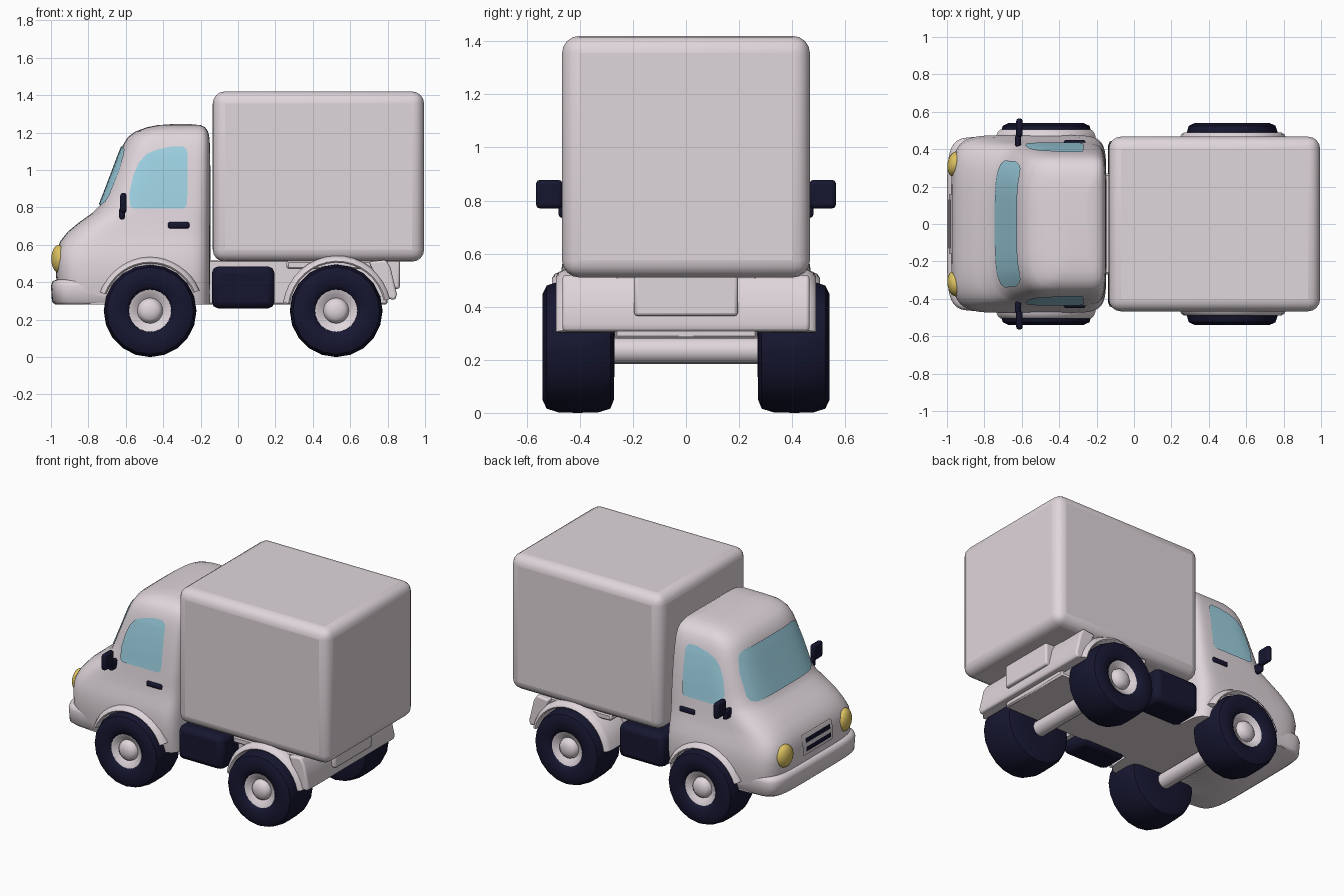
import bpy, bmesh, math
from mathutils import Vector

if "Cube" in bpy.data.objects:
    bpy.data.objects.remove(bpy.data.objects["Cube"])


def mat(name, r, g, b):
    m = bpy.data.materials.new(name)
    m.diffuse_color = (r, g, b, 1)
    m.use_nodes = True
    m.node_tree.nodes["Principled BSDF"].inputs["Base Color"].default_value = m.diffuse_color
    return m


WHITE = mat("warm_white", 0.74, 0.67, 0.71)
DARK = mat("dark_navy", 0.008, 0.008, 0.03)
GLASS = mat("blue_glass", 0.34, 0.64, 0.76)
YELLOW = mat("lamp_yellow", 0.72, 0.54, 0.12)


def finish(name, bm, m, bevel=0, seg=3, angle=40, recalc=True):
    if recalc:
        bmesh.ops.recalc_face_normals(bm, faces=bm.faces)
    me = bpy.data.meshes.new(name)
    bm.to_mesh(me)
    bm.free()
    ob = bpy.data.objects.new(name, me)
    bpy.context.collection.objects.link(ob)
    me.materials.append(m)
    if bevel:
        b = ob.modifiers.new("Bevel", 'BEVEL')
        b.width, b.segments = bevel, seg
        b.limit_method, b.angle_limit = 'ANGLE', math.radians(35)
    bpy.ops.object.select_all(action='DESELECT')
    bpy.context.view_layer.objects.active = ob
    ob.select_set(True)
    bpy.ops.object.shade_smooth_by_angle(angle=math.radians(angle))
    return ob


def box(name, lo, hi, m, bevel=0.02, seg=3):
    bm = bmesh.new()
    bmesh.ops.create_cube(bm, size=1)
    for v in bm.verts:
        v.co = [(a + b) / 2 + c * (b - a) for a, b, c in zip(lo, hi, v.co)]
    return finish(name, bm, m, bevel, seg)


def loft(name, rings, m, closed=False, **kw):
    bm = bmesh.new()
    vs = [[bm.verts.new(p) for p in r] for r in rings]
    n = len(vs[0])
    pairs = list(zip(vs, vs[1:])) + ([(vs[-1], vs[0])] if closed else [])
    for a, b in pairs:
        for i in range(n):
            bm.faces.new((a[i], a[(i + 1) % n], b[(i + 1) % n], b[i]))
    if not closed:
        bm.faces.new(vs[0])
        bm.faces.new(vs[-1])
    return finish(name, bm, m, **kw)


def prism(name, pts, y0, y1, m, bevel):
    return loft(name, [[(x, y, z) for x, z in pts] for y in (y0, y1)], m, bevel=bevel)


# Cab: height, front x, rear x, half width, front roundness exponent
CAB = [(.28, -.95, -.15, .455, 6), (.40, -.97, -.148, .475, 6), (.50, -.978, -.148, .475, 6),
       (.57, -.97, -.148, .465, 6), (.62, -.95, -.148, .452, 5.5), (.67, -.91, -.148, .443, 5),
       (.72, -.85, -.148, .436, 4.5), (.77, -.78, -.148, .431, 4), (.81, -.74, -.148, .426, 4),
       (.90, -.705, -.148, .416, 4), (1.0, -.667, -.148, .402, 4), (1.08, -.637, -.149, .388, 4),
       (1.13, -.617, -.150, .376, 4), (1.175, -.59, -.153, .359, 4), (1.205, -.55, -.16, .337, 4),
       (1.228, -.49, -.175, .30, 4), (1.24, -.43, -.20, .25, 4), (1.245, -.36, -.25, .17, 4)]


def section(z):
    for a, b in zip(CAB, CAB[1:]):
        if a[0] <= z <= b[0]:
            t = (z - a[0]) / (b[0] - a[0])
            return [p + (q - p) * t for p, q in zip(a, b)][1:]


def ring(z, xf, xb, hw, n, nb=9, count=64):
    c, a, out = (xf + xb) / 2, (xb - xf) / 2, []
    for i in range(count):
        t = 2 * math.pi * (i + .5) / count
        co, si = math.cos(t), math.sin(t)
        e = 2 / (n if co < 0 else nb)
        out.append((c + a * math.copysign(abs(co) ** e, co), hw * math.copysign(abs(si) ** e, si), z))
    return out


def front(y, z, off=.007):
    xf, xb, hw, n = section(z)
    return Vector(((xf + xb) / 2 - (xb - xf) / 2 * (1 - abs(y / hw) ** n) ** (1 / n) - off, y, z))


def side(x, z, s, off=.007):
    xf, xb, hw, n = section(z)
    u = (x - (xf + xb) / 2) / ((xb - xf) / 2)
    n = n if u < 0 else 9
    return Vector((x, s * (hw * (1 - abs(u) ** n) ** (1 / n) + off), z))


def patch(name, rows, fn, out, m, cols=10):
    """Thin plate following the cab skin; rows are (z, low, high)."""
    fine = []
    for a, b in zip(rows, rows[1:]):
        fine += [[p + (q - p) * k / 3 for p, q in zip(a, b)] for k in range(3)]
    fine.append(rows[-1])
    bm = bmesh.new()
    g = [[bm.verts.new(fn(lo + (hi - lo) * i / cols, z)) for i in range(cols + 1)] for z, lo, hi in fine]
    for a, b in zip(g, g[1:]):
        for i in range(cols):
            f = bm.faces.new((a[i], a[i + 1], b[i + 1], b[i]))
            f.normal_update()
            if f.normal.dot(Vector(out)) < 0:
                f.normal_flip()
    return finish(name, bm, m, recalc=False)


loft("cab", [ring(*c) for c in CAB], WHITE, angle=50)
loft("front_bumper", [ring(z, xf, -.5, hw, 6) for z, xf, hw in
     ((.28, -.975, .445), (.295, -.995, .46), (.38, -1, .465), (.405, -.992, .46), (.415, -.97, .445))],
     WHITE, angle=60)

# Windows and grille
patch("windscreen", [(.815, -.28, .28), (.83, -.325, .325), (.86, -.34, .34), (1.0, -.335, .335),
                     (1.08, -.315, .315), (1.11, -.295, .295), (1.125, -.25, .25)],
      front, (-1, 0, 0), GLASS, 16)
SIDE_WINDOW = [(.795, -.56, -.29), (.81, -.578, -.275), (.88, -.58, -.27), (.97, -.56, -.27),
               (1.04, -.53, -.27), (1.085, -.49, -.27), (1.11, -.43, -.275), (1.127, -.35, -.295)]
patch("grille_panel", [(.465, -.15, .15), (.475, -.16, .16), (.59, -.16, .16), (.60, -.15, .15)],
      lambda y, z: front(y, z, .009), (-1, 0, 0), WHITE)
for i, z in enumerate((.49, .545)):
    patch(f"grille_slot_{i}", [(z, -.13, .13), (z + .03, -.13, .13)],
          lambda y, z: front(y, z, .014), (-1, 0, 0), DARK)


def lathe(name, prof, cx, cz, s, m, count=20, angle=40):
    rings = [[(cx + r * math.cos(2 * math.pi * i / count), s * y, cz + r * math.sin(2 * math.pi * i / count))
              for i in range(count)] for r, y in prof]
    return loft(name, rings, m, angle=angle)


def arch(name, cx, s, y0, y1, r0, r1, a0, a1):
    rings = []
    for i in range(17):
        t = math.radians(a0 + (a1 - a0) * i / 16)
        rings.append([(cx + r * math.cos(t), s * y, .25 + r * math.sin(t))
                      for r, y in ((r0, y0), (r1, y0), (r1, y1 - .035), (r1 - .012, y1 - .01),
                                   (r0 + .008, y1), (r0, y1 - .005))])
    return loft(name, rings, WHITE, angle=60)


TIRE = [(.10, .27), (.20, .272), (.232, .285), (.246, .33), (.248, .41), (.246, .48),
        (.232, .525), (.20, .54), (.135, .535), (.112, .515), (.105, .49)]
HUB = [(.113, .48), (.113, .519), (.10, .515), (.068, .492), (.062, .512), (.045, .528), (.015, .535)]

for s, label in ((-1, "right"), (1, "left")):
    patch(f"side_window_{label}", SIDE_WINDOW, lambda x, z: side(x, z, s), (0, s, 0), GLASS)
    # Wheels and arches
    for cx, end in ((-.47, "front"), (.525, "rear")):
        lathe(f"{end}_tire_{label}", TIRE, cx, .248, s, DARK)
        lathe(f"{end}_hub_{label}", HUB, cx, .248, s, WHITE, 24)
    arch(f"front_arch_{label}", -.47, s, .3, .505, .25, .285, 22, 160)
    arch(f"rear_arch_{label}", .53, s, .25, .49, .255, .292, 12, 172)
    # Fuel tank, headlight, mirror and door handle
    y = sorted((s * .24, s * .45))
    box(f"fuel_tank_{label}", (-.14, y[0], .26), (.195, y[1], .485), DARK, .035, 2)
    bm = bmesh.new()
    bmesh.ops.create_uvsphere(bm, u_segments=20, v_segments=12, radius=1)
    c = front(s * .32, .525, 0)
    for v in bm.verts:
        v.co = (c.x + .01 + .04 * v.co.x - .1 * (.068 * -s * v.co.y), c.y + .068 * v.co.y, c.z + .075 * v.co.z)
    finish(f"headlight_{label}", bm, YELLOW)
    y = sorted((s * .465, s * .565))
    box(f"mirror_{label}", (-.63, y[0], .77), (-.595, y[1], .878), DARK, .015, 2)
    y = sorted((s * .41, s * .48))
    box(f"mirror_arm_{label}", (-.635, y[0], .735), (-.605, y[1], .80), DARK, .012, 2)
    y = sorted((s * .425, s * .449))
    box(f"door_handle_{label}", (-.375, y[0], .688), (-.26, y[1], .722), DARK, .01, 2)

# Cargo box
box("cargo_box", (-.135, -.467, .51), (.995, .467, 1.42), WHITE, .065, 4)

# Chassis, axles and tail
box("chassis", (-.3, -.27, .28), (.80, .27, .52), WHITE, .01, 1)
box("rear_deck", (.26, -.43, .47), (.80, .43, .515), WHITE, .01, 1)
prism("tail_panel", [(.70, .51), (.79, .52), (.815, .48), (.85, .335), (.84, .305), (.785, .315)],
      -.465, .465, WHITE, .012)
box("tail_box", (.65, -.195, .365), (.865, .195, .52), WHITE, .012, 2)
for cx, end in ((-.47, "front"), (.525, "rear")):
    lathe(f"{end}_axle", [(.05, -.29), (.05, .29)], cx, .235, 1, WHITE, 16)
